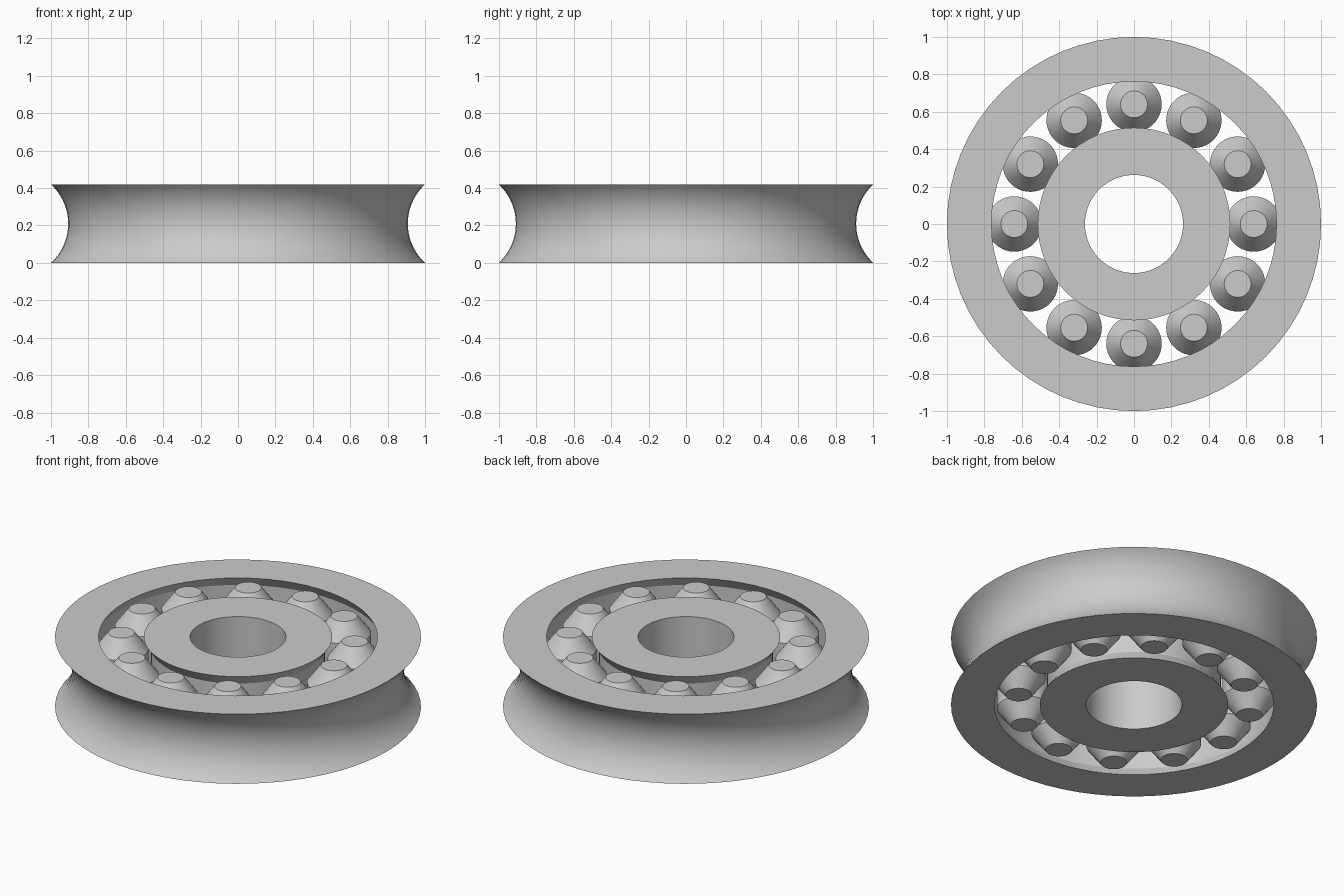
import bpy, bmesh, math

HEIGHT = 0.42
MID = HEIGHT / 2
ROLLERS = 12
PITCH = 0.64

if "Cube" in bpy.data.objects:
    bpy.data.objects.remove(bpy.data.objects["Cube"])

steel = bpy.data.materials.new("grey_steel")
steel.use_nodes = True
steel.diffuse_color = (0.6, 0.6, 0.6, 1)
steel.node_tree.nodes["Principled BSDF"].inputs["Base Color"].default_value = (0.6, 0.6, 0.6, 1)


def lathe(name, profile, sides, closed, location=(0, 0, 0)):
    """Spin (radius, z) points around z; a closed profile makes a ring, an open one gets flat caps."""
    bm = bmesh.new()
    loops = []
    for r, z in profile:
        turn = [2 * math.pi * i / sides for i in range(sides)]
        loops.append([bm.verts.new((r * math.cos(a), r * math.sin(a), z)) for a in turn])
    pairs = list(zip(loops, loops[1:]))
    if closed:
        pairs.append((loops[-1], loops[0]))
    else:
        bm.faces.new(loops[0])
        bm.faces.new(loops[-1])
    for low, high in pairs:
        for i in range(sides):
            j = (i + 1) % sides
            bm.faces.new((low[i], low[j], high[j], high[i]))
    bmesh.ops.recalc_face_normals(bm, faces=bm.faces)
    mesh = bpy.data.meshes.new(name)
    bm.to_mesh(mesh)
    bm.free()
    mesh.materials.append(steel)
    obj = bpy.data.objects.new(name, mesh)
    obj.location = location
    bpy.context.collection.objects.link(obj)
    bpy.ops.object.select_all(action='DESELECT')
    obj.select_set(True)
    bpy.context.view_layer.objects.active = obj
    bpy.ops.object.shade_smooth_by_angle(angle=math.radians(25))
    return obj


def race(edge, wall, drop=0.06):
    """Undercut track, from bottom to top."""
    return [(edge, 0), (wall, drop), (wall, HEIGHT - drop), (edge, HEIGHT)]


# Outer ring: round groove outside, undercut track inside
depth = 0.092
arc_r = (MID ** 2 + depth ** 2) / (2 * depth)
half = math.asin(MID / arc_r)
groove = []
for i in range(25):
    a = half * (i / 12 - 1)
    groove.append((1 - depth + arc_r * (1 - math.cos(a)), MID + arc_r * math.sin(a)))
lathe("outer_ring", groove + race(0.762, 0.80)[::-1], 64, True)

# Inner ring: plain bore, undercut track outside
lathe("inner_ring", race(0.515, 0.475) + [(0.262, HEIGHT), (0.262, 0)], 64, True)

# Rollers: cylinders with tapered ends
taper = 0.1
roller = [(0.072, 0), (0.148, taper), (0.148, HEIGHT - taper), (0.072, HEIGHT)]
for n in range(ROLLERS):
    a = 2 * math.pi * n / ROLLERS
    lathe(f"roller_{n + 1}", roller, 40, False, (PITCH * math.cos(a), PITCH * math.sin(a), 0))
